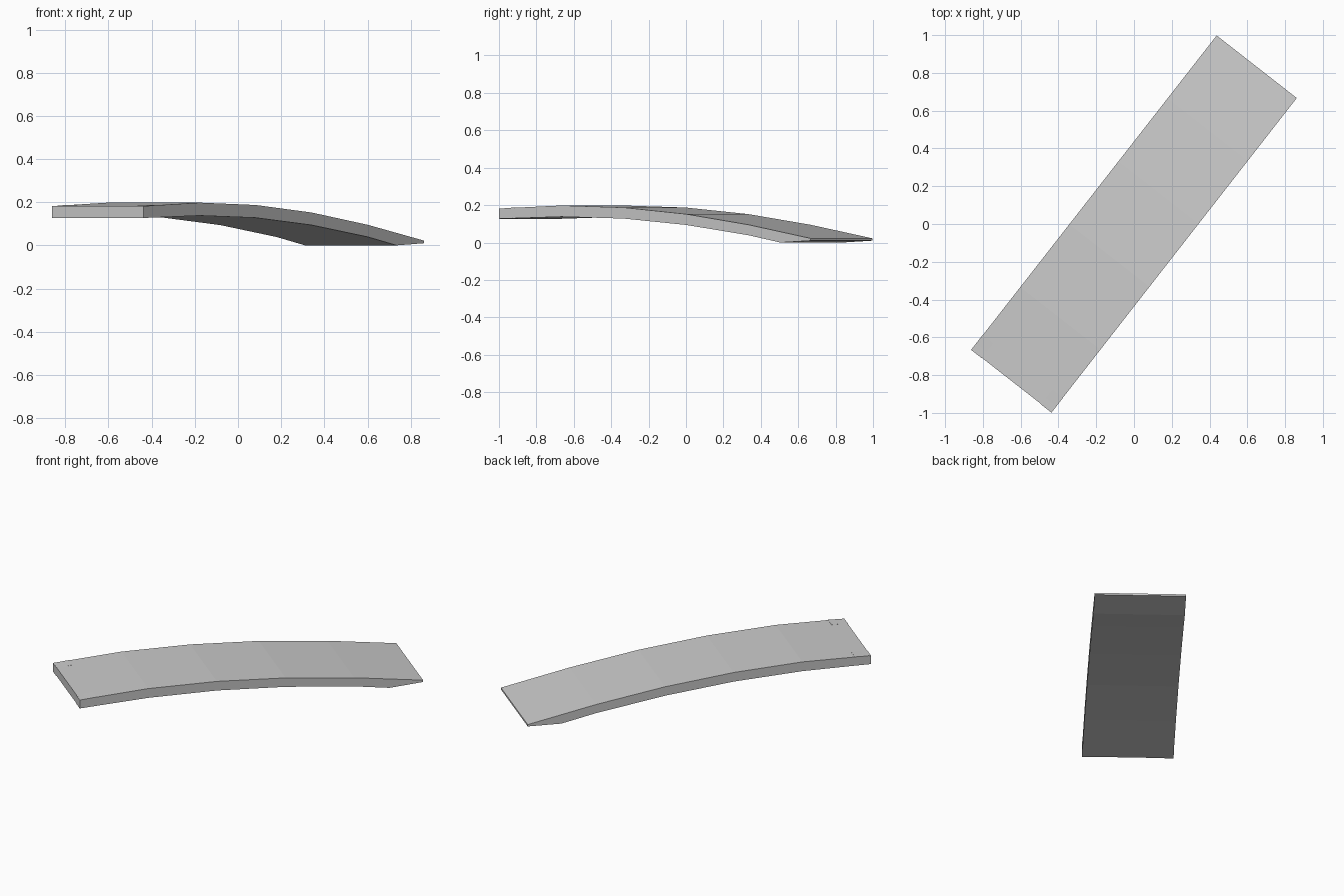
import bpy, bmesh
from mathutils import Vector

if "Cube" in bpy.data.objects:
    bpy.data.objects.remove(bpy.data.objects["Cube"])

# plan axes: U runs along the slab, V across it
U = Vector((0.615, 0.788, 0)).normalized()
V = Vector((U.y, -U.x, 0))
HALF_W = 0.269


def extrude_profile(name, profile, v0, v1):
    """Closed (s, z) outline swept across the slab from v0 to v1."""
    bm = bmesh.new()
    verts = [bm.verts.new(U * s + V * v0 + Vector((0, 0, z))) for s, z in profile]
    face = bm.faces.new(verts)
    new = bmesh.ops.extrude_face_region(bm, geom=[face])["geom"]
    bmesh.ops.translate(bm, vec=V * (v1 - v0),
                        verts=[g for g in new if isinstance(g, bmesh.types.BMVert)])
    bmesh.ops.recalc_face_normals(bm, faces=bm.faces)
    me = bpy.data.meshes.new(name)
    bm.to_mesh(me)
    bm.free()
    ob = bpy.data.objects.new(name, me)
    bpy.context.collection.objects.link(ob)
    return ob


# arched slab, tapering to a ground-level lip
top = [(-1.054, 0.182), (-0.634, 0.198), (-0.211, 0.187), (0.211, 0.152),
       (0.634, 0.095), (1.056, 0.022)]
bottom = [(1.056, 0.010), (0.85, 0.0), (0.634, 0.039), (0.211, 0.094),
          (-0.211, 0.128), (-0.634, 0.138), (-1.054, 0.127)]
extrude_profile("arched_slab", top + bottom, -HALF_W, HALF_W)

# flush corner blocks at the raised end
block = [(-1.056, 0.181), (-0.956, 0.187), (-0.956, 0.130), (-1.056, 0.127)]
for side, label in ((-1, "left"), (1, "right")):
    extrude_profile("corner_block_" + label, block,
                    side * (HALF_W - 0.07), side * (HALF_W + 0.001))
